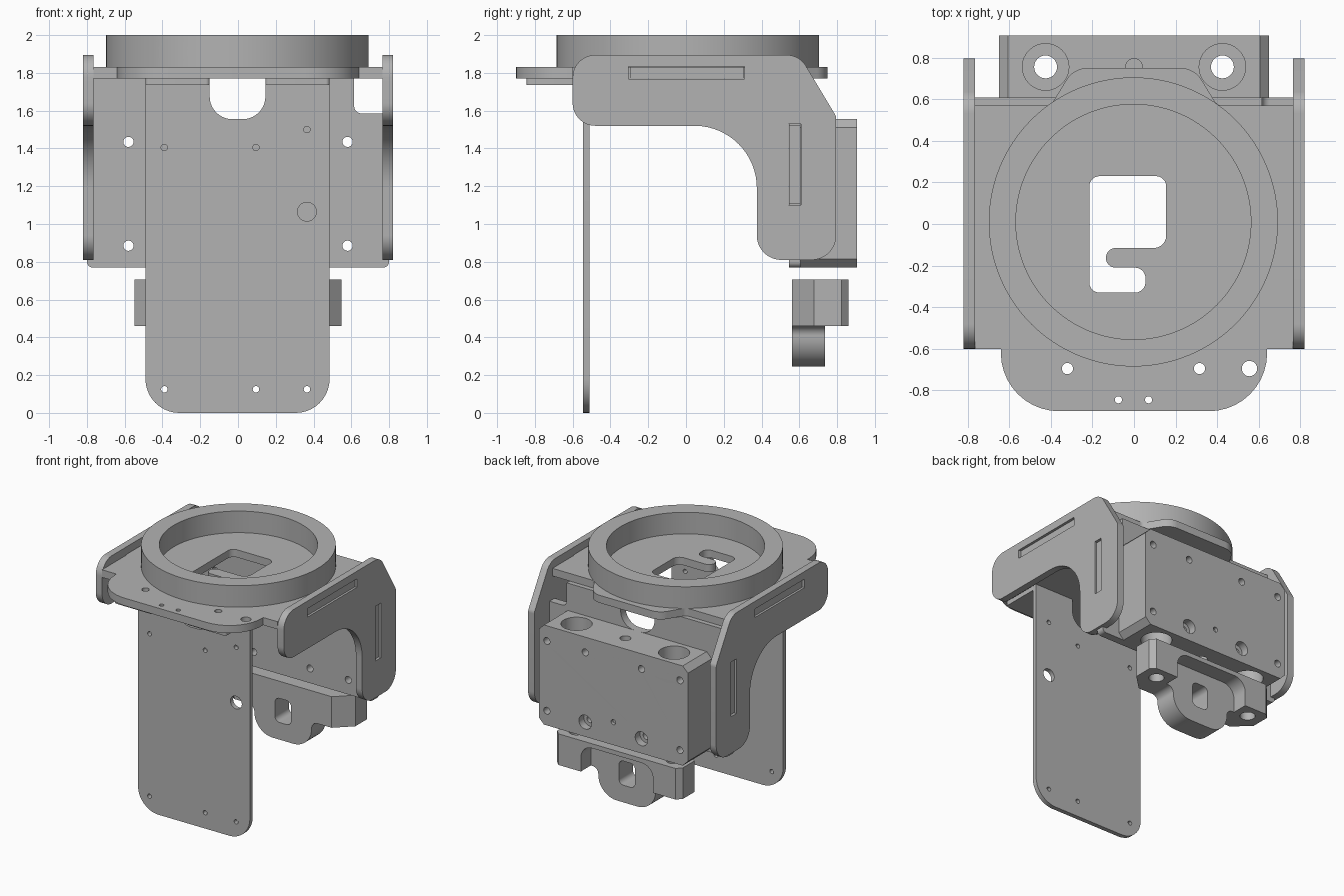
import bpy, bmesh, math
from mathutils import Vector

cube = bpy.data.objects.get("Cube")
if cube:
    bpy.data.objects.remove(cube, do_unlink=True)

grey = bpy.data.materials.new("machined grey")
grey.use_nodes = True
grey.diffuse_color = (0.45, 0.45, 0.45, 1)
grey.node_tree.nodes["Principled BSDF"].inputs["Base Color"].default_value = (0.45, 0.45, 0.45, 1)


def rounded(points, steps=10):
    """Outline from (u, v, optional corner radius)."""
    out = []
    for i, p in enumerate(points):
        c = Vector(p[:2])
        r = p[2] if len(p) > 2 else 0
        if not r:
            out.append(c)
            continue
        a = (Vector(points[i - 1][:2]) - c).normalized()
        b = (Vector(points[(i + 1) % len(points)][:2]) - c).normalized()
        half = a.angle(b) / 2
        centre = c + (a + b).normalized() * (r / math.sin(half))
        start = c + a * (r / math.tan(half)) - centre
        end = c + b * (r / math.tan(half)) - centre
        sweep = start.angle(end)
        for k in range(steps + 1):
            t = k / steps
            out.append(centre + (start * math.sin((1 - t) * sweep)
                                 + end * math.sin(t * sweep)) / math.sin(sweep))
    return out


def circle(u, v, r, n=32):
    return [Vector((u + r * math.cos(2 * math.pi * k / n),
                    v + r * math.sin(2 * math.pi * k / n))) for k in range(n)]


def box(u0, u1, v0, v1, r=0):
    return rounded([(u0, v0, r), (u1, v0, r), (u1, v1, r), (u0, v1, r)])


def mirrored(half):
    """Close a right-hand outline with its mirror image."""
    return half + [(-p[0], *p[1:]) for p in reversed(half)]


def plate(name, axis, lo, hi, outline, holes=()):
    """Extrude an outline with holes along an axis."""
    curve = bpy.data.curves.new(name, "CURVE")
    curve.dimensions = "2D"
    curve.fill_mode = "BOTH"
    curve.extrude = (hi - lo) / 2
    for loop in [outline, *holes]:
        spline = curve.splines.new("POLY")
        spline.points.add(len(loop) - 1)
        for point, p in zip(spline.points, loop):
            point.co = (p[0], p[1], 0, 1)
        spline.use_cyclic_u = True
    temp = bpy.data.objects.new("temp", curve)
    bpy.context.collection.objects.link(temp)
    graph = bpy.context.evaluated_depsgraph_get()
    mesh = bpy.data.meshes.new_from_object(temp.evaluated_get(graph))
    bpy.data.objects.remove(temp, do_unlink=True)
    bm = bmesh.new()
    bm.from_mesh(mesh)
    bmesh.ops.remove_doubles(bm, verts=bm.verts, dist=0.0002)
    for vert in bm.verts:
        u, v, w = vert.co
        w += (lo + hi) / 2
        vert.co = {"x": (w, u, v), "y": (u, w, v), "z": (u, v, w)}[axis]
    bmesh.ops.recalc_face_normals(bm, faces=bm.faces)
    bm.to_mesh(mesh)
    bm.free()
    mesh.materials.clear()
    mesh.materials.append(grey)
    obj = bpy.data.objects.new(name, mesh)
    bpy.context.collection.objects.link(obj)
    return obj


def activate(obj):
    bpy.ops.object.select_all(action="DESELECT")
    obj.select_set(True)
    bpy.context.view_layer.objects.active = obj


def cut(obj, axis, lo, hi, outline):
    cutter = plate("cutter", axis, lo, hi, outline)
    cutter.hide_render = True
    mod = obj.modifiers.new("cut", "BOOLEAN")
    mod.operation = "DIFFERENCE"
    mod.solver = "EXACT"
    mod.object = cutter
    activate(obj)
    bpy.ops.object.modifier_apply(modifier=mod.name)
    bpy.data.objects.remove(cutter, do_unlink=True)


# Front bracket: hanging plate and the two flanges under the deck
plate("front_plate", "y", -0.545, -0.51, rounded([
    (-0.49, 0, 0.18), (0.485, 0, 0.18), (0.485, 1.77), (0.145, 1.77),
    (0.145, 1.555, 0.12), (-0.15, 1.555, 0.12), (-0.15, 1.77), (-0.49, 1.77)]),
    [circle(x, z, 0.017) for x, z in [(-0.39, 0.125), (0.095, 0.125), (0.365, 0.125),
                                      (-0.39, 1.405), (0.095, 1.405), (0.365, 1.5)]]
    + [circle(0.365, 1.065, 0.05)])
for side, x0, x1, hole in [("left", 0.145, 0.485, 0.315), ("right", -0.49, -0.15, -0.32)]:
    plate("front_flange_" + side, "z", 1.735, 1.77, box(x0, x1, -0.845, -0.53, 0.02),
          [circle(hole, -0.695, 0.027)])

# Deck with hooked window, rear bump and side tabs
window = rounded([
    (-0.215, 0.23, 0.05), (-0.215, -0.33, 0.05), (0.055, -0.33, 0.05), (0.055, -0.21, 0.05),
    (-0.135, -0.21, 0.047), (-0.135, -0.115, 0.047), (0.155, -0.115, 0.06), (0.155, 0.23, 0.05)])
plate("deck", "z", 1.77, 1.83, rounded(mirrored([
    (0.64, -0.9, 0.28), (0.64, -0.6), (0.765, -0.6), (0.765, -0.295), (0.805, -0.295),
    (0.805, 0.305), (0.765, 0.305), (0.765, 0.57), (0.4, 0.57, 0.04), (0.29, 0.75, 0.12)])),
    [window] + [circle(x, y, r) for x, y, r in [
        (-0.32, -0.695, 0.027), (0.315, -0.695, 0.027), (0.555, -0.695, 0.037),
        (-0.075, -0.845, 0.017), (0.07, -0.845, 0.017)]])

# Ring on the deck
ring = plate("ring", "z", 1.83, 2.0, circle(-0.003, 0.01, 0.695, 128),
             [circle(-0.003, 0.01, 0.565, 128)])
for x in (-0.42, -0.275):
    cut(ring, "y", -0.8, -0.45, circle(x, 1.925, 0.012, 16))

# Cranked side plates with slots
for side, x0 in [("left", 0.765), ("right", -0.82)]:
    plate("side_plate_" + side, "x", x0, x0 + 0.055, rounded([
        (-0.6, 1.52, 0.12), (-0.6, 1.895, 0.12), (0.6, 1.895, 0.12), (0.795, 1.57, 0.05),
        (0.795, 0.81, 0.13), (0.375, 0.81, 0.13), (0.375, 1.52, 0.33)], 16),
        [box(-0.305, 0.31, 1.768, 1.835), box(0.543, 0.608, 1.1, 1.53)])

# Rear plate with notches, tabs and bottom lips
bolts = [(sx * x, z) for sx in (-1, 1) for x in (0.58, 0.245) for z in (0.885, 1.435)]
plate("rear_plate", "y", 0.545, 0.607, rounded([
    (-0.8, 0.77, 0.03), (0.8, 0.77, 0.03), (0.8, 0.81), (0.765, 0.81), (0.765, 1.105),
    (0.805, 1.105), (0.805, 1.525), (0.765, 1.525), (0.765, 1.585), (0.615, 1.585, 0.04),
    (0.615, 1.77), (0.145, 1.77), (0.145, 1.555, 0.12), (-0.15, 1.555, 0.12), (-0.15, 1.77),
    (-0.765, 1.77), (-0.765, 1.525), (-0.805, 1.525), (-0.805, 1.105), (-0.765, 1.105),
    (-0.765, 0.81), (-0.8, 0.81)]),
    [circle(x, z, 0.027) for x, z in bolts])

# Bearing block: chamfered ends, counterbored bolts, vertical bores
block = plate("bearing_block", "y", 0.607, 0.905, rounded(mirrored([
    (0.605, 0.77), (0.65, 0.815), (0.65, 1.51), (0.605, 1.555)])),
    [circle(x, z, 0.027) for x, z in bolts])
for x, z in bolts:
    cut(block, "y", 0.845, 1.0, circle(x, z, 0.055, 24))
for x, z in [(0, 0.95)] + [(s * x, z) for s in (-1, 1)
                          for x, z in [(0.425, 1.36), (0.425, 0.94), (0.27, 1.17)]]:
    cut(block, "y", 0.88, 1.0, circle(x, z, 0.02, 16))
for x in (-0.425, 0.425):
    cut(block, "z", 0.6, 1.7, circle(x, 0.755, 0.055))
    cut(block, "z", 1.3, 1.7, circle(x, 0.755, 0.112))
    cut(block, "z", 0.6, 1.0, circle(x, 0.755, 0.112))
for z0, z1 in [(1.45, 1.7), (0.6, 0.87)]:
    cut(block, "z", z0, z1, circle(0, 0.755, 0.04, 24))

# Lower clamp: bar with ears, rounded centre lug and arched recess
clamp = plate("lower_clamp", "y", 0.56, 0.86, rounded(mirrored([
    (0.25, 0.245, 0.16), (0.25, 0.46, 0.05), (0.548, 0.46), (0.548, 0.705)])),
    [box(-0.07, 0.07, 0.38, 0.57, 0.04)])
cut(clamp, "y", 0.735, 1.0, rounded([
    (-0.315, 0.1), (0.315, 0.1), (0.315, 0.67, 0.1), (-0.315, 0.67, 0.1)]))
for s in (-1, 1):
    cut(clamp, "z", 0.3, 0.9, circle(s * 0.425, 0.755, 0.055))
    cut(clamp, "z", 0.3, 0.9, [(s * x, y) for x, y in
                              [(0.42, 0.555), (0.555, 0.685), (0.7, 0.685), (0.7, 0.5), (0.42, 0.5)]])
    cut(clamp, "z", 0.3, 0.9, [(s * x, y) for x, y in
                              [(0.555, 0.815), (0.505, 0.865), (0.505, 0.95), (0.7, 0.95), (0.7, 0.815)]])

for obj in bpy.context.collection.objects:
    if obj.type == "MESH" and obj.data.materials and obj.data.materials[0] == grey:
        activate(obj)
        bpy.ops.object.shade_smooth_by_angle(angle=math.radians(30))
